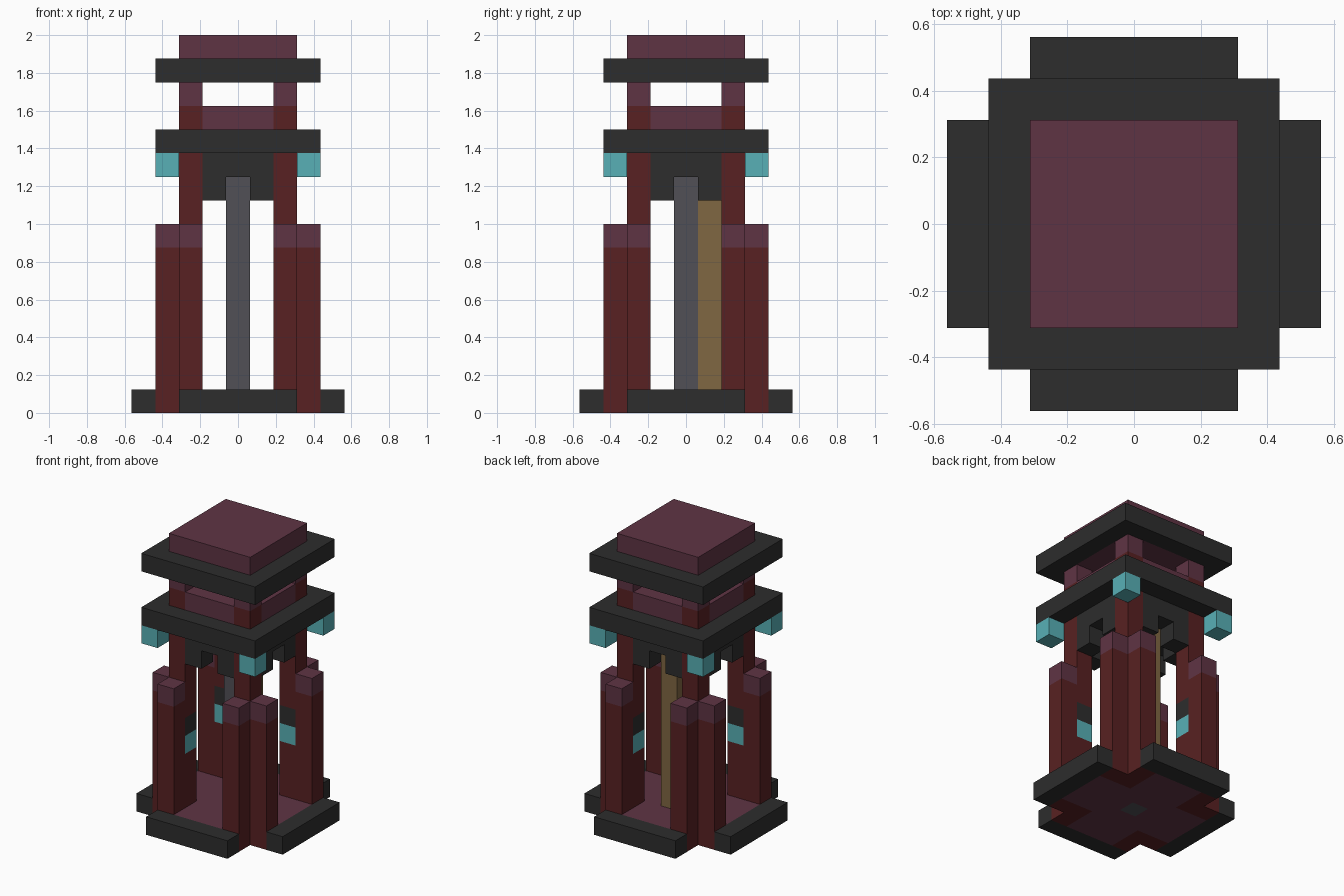
import bpy
import bmesh

cube = bpy.data.objects.get("Cube")
if cube:
    bpy.data.objects.remove(cube, do_unlink=True)

U = 0.125  # one block


def material(name, rgb):
    lin = [((c / 255 + 0.055) / 1.055) ** 2.4 for c in rgb] + [1.0]
    m = bpy.data.materials.new(name)
    m.use_nodes = True
    m.diffuse_color = lin
    bsdf = next(n for n in m.node_tree.nodes if n.type == 'BSDF_PRINCIPLED')
    bsdf.inputs["Base Color"].default_value = lin
    bsdf.inputs["Roughness"].default_value = 0.9
    return m


PLUM = material("plum", (95, 52, 68))
RED = material("dark red", (88, 33, 34))
BLACK = material("charcoal", (45, 45, 45))
CYAN = material("cyan", (88, 176, 182))
GREY = material("grey", (81, 80, 86))
OCHRE = material("ochre", (128, 103, 66))


def prism(name, outline, z0, z1, mat):
    """Extrude a flat outline, given in blocks, from z0 up to z1."""
    bm = bmesh.new()
    face = bm.faces.new([bm.verts.new((x * U, y * U, z0 * U)) for x, y in outline])
    up = bmesh.ops.extrude_face_region(bm, geom=[face])
    verts = [v for v in up["geom"] if isinstance(v, bmesh.types.BMVert)]
    bmesh.ops.translate(bm, vec=(0, 0, (z1 - z0) * U), verts=verts)
    bmesh.ops.recalc_face_normals(bm, faces=bm.faces)
    me = bpy.data.meshes.new(name)
    bm.to_mesh(me)
    bm.free()
    me.materials.append(mat)
    ob = bpy.data.objects.new(name, me)
    bpy.context.collection.objects.link(ob)
    return ob


def block(name, cx, cy, z0, z1, mat, sx=1, sy=1):
    hx, hy = sx / 2, sy / 2
    return prism(name, [(cx - hx, cy - hy), (cx + hx, cy - hy),
                        (cx + hx, cy + hy), (cx - hx, cy + hy)], z0, z1, mat)


def cross(name, w, r, z0, z1, mat):
    """Plus-shaped slab with arms of half width w and reach r."""
    arm = [(w, -w), (r, -w), (r, w)]
    pts = []
    for _ in range(4):
        pts += arm
        arm = [(-y, x) for x, y in arm]
    return prism(name, pts, z0, z1, mat)


# Base: plum floor with a dark step on every side
cross("floor", 1.5, 3.5, 0, 1, PLUM)
for s in (-1, 1):
    block("step_y", 0, 4 * s, 0, 1, BLACK, sx=5)
    block("step_x", 4 * s, 0, 0, 1, BLACK, sy=5)

# Corner posts: banded tall column, two capped buttresses, hanging lantern
BANDS = [(0, 4, RED), (4, 5, CYAN), (5, 6, BLACK),
         (6, 11, RED), (12, 13, RED), (13, 14, PLUM)]
for sx in (-1, 1):
    for sy in (-1, 1):
        for z0, z1, mat in BANDS:
            block("tall_post", 2 * sx, 2 * sy, z0, z1, mat)
        for x, y in ((3, 2), (2, 3)):
            block("buttress", x * sx, y * sy, 0, 7, RED)
            block("buttress_cap", x * sx, y * sy, 7, 8, PLUM)
        block("lantern", 3 * sx, 3 * sy, 10, 11, CYAN)
        # Brackets under the arch beams
        block("bracket_y", sx, 2 * sy, 9, 10, BLACK)
        block("bracket_x", 2 * sx, sy, 9, 10, BLACK)

# Arch beams between the tall posts
for s in (-1, 1):
    block("arch_beam_y", 0, 2 * s, 10, 11, BLACK, sx=3)
    block("arch_beam_x", 2 * s, 0, 10, 11, BLACK, sy=3)

# Central pole and hanging strip
block("pole", 0, 0, 1, 11, GREY)
block("pole_foot", 0, 0, -0.02 + 0.02, 0.001, GREY)
block("hanging_strip", 0, 1, 1, 11, OCHRE)

# Lower roof, upper floor, upper roof
block("lower_roof", 0, 0, 11, 12, BLACK, sx=7, sy=7)
cross("upper_floor", 1.5, 2.5, 12, 13, PLUM)
for s in (-1, 1):
    block("eave_y", 0, 3 * s, 14, 15, BLACK, sx=7)
    block("eave_x", 3 * s, 0, 14, 15, BLACK, sy=5)
block("roof_cap", 0, 0, 14, 16, PLUM, sx=5, sy=5)
